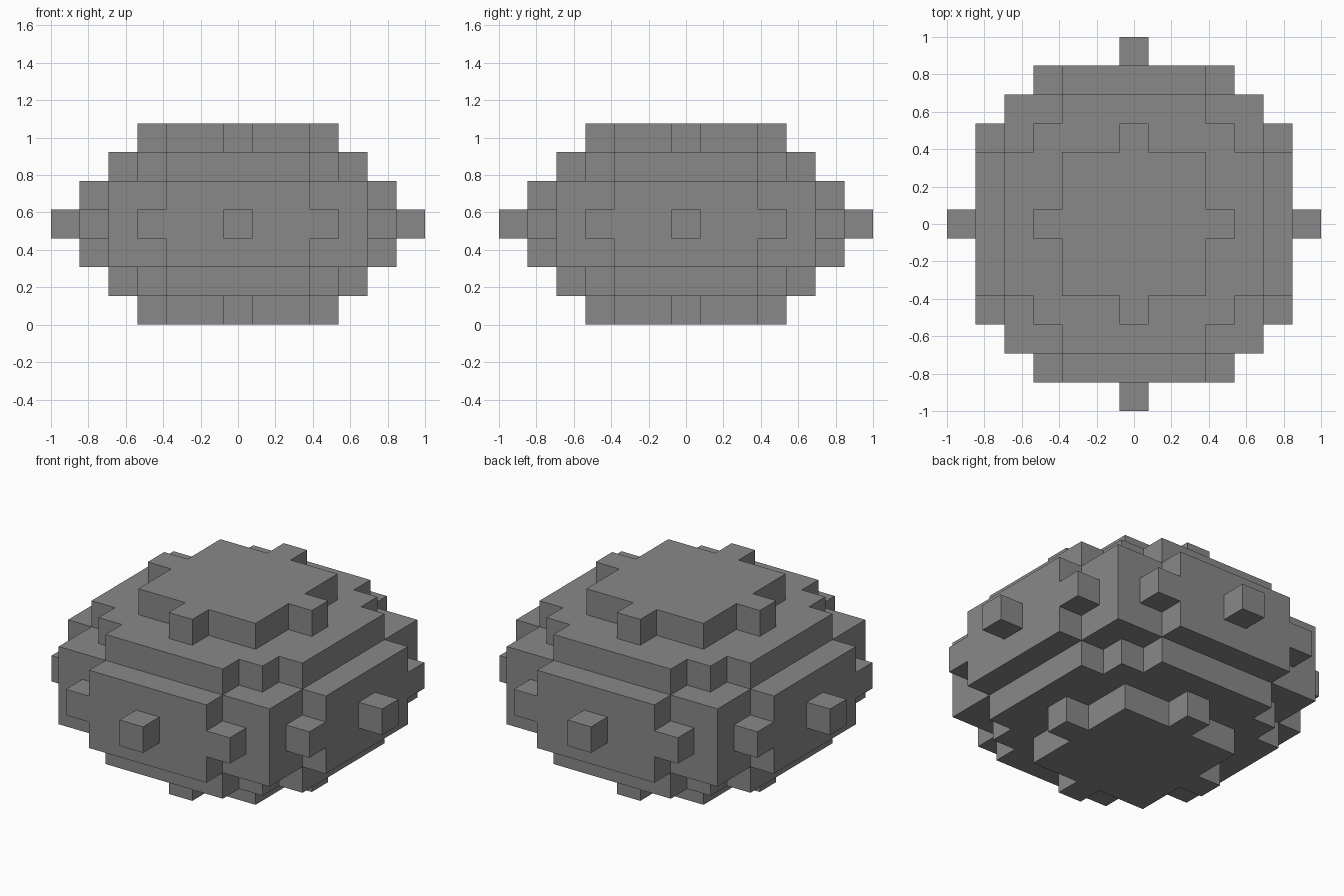
import bpy
import bmesh
from mathutils import Vector

if "Cube" in bpy.data.objects:
    bpy.data.objects.remove(bpy.data.objects["Cube"], do_unlink=True)

CELL = 2 / 13      # edge of one block
RADIUS = 6         # horizontal radius in blocks
HALF_HEIGHT = 3    # layers above and below the middle one
FLATTEN = 3        # weight of height in the squashed sphere rule

grey = bpy.data.materials.new("stone grey")
grey.use_nodes = True
grey.diffuse_color = (0.25, 0.25, 0.25, 1)
grey.node_tree.nodes["Principled BSDF"].inputs["Base Color"].default_value = grey.diffuse_color


def filled(x, y, z):
    """True where a block lies inside the flattened ball."""
    return x * x + y * y + FLATTEN * z * z <= RADIUS ** 2


def add_side(bm, centre, normal):
    """One square block side facing along normal."""
    u = Vector((normal.y, normal.z, normal.x))
    v = normal.cross(u)
    middle = centre + normal / 2
    corners = [middle + (a * u + b * v) / 2
               for a, b in ((-1, -1), (1, -1), (1, 1), (-1, 1))]
    lift = Vector((0, 0, HALF_HEIGHT + 0.5))
    bm.faces.new([bm.verts.new((c + lift) * CELL) for c in corners])


# Blocky ball: only the exposed sides of the blocks
bm = bmesh.new()
directions = [Vector(s * (i == axis) for i in range(3))
              for axis in range(3) for s in (-1, 1)]
span = range(-RADIUS, RADIUS + 1)
for z in range(-HALF_HEIGHT, HALF_HEIGHT + 1):
    for x in span:
        for y in span:
            if filled(x, y, z):
                centre = Vector((x, y, z))
                for d in directions:
                    if not filled(*(centre + d)):
                        add_side(bm, centre, d)
bmesh.ops.remove_doubles(bm, verts=bm.verts, dist=CELL / 100)

mesh = bpy.data.meshes.new("blocky_ball")
bm.to_mesh(mesh)
bm.free()
mesh.materials.append(grey)
ball = bpy.data.objects.new("blocky_ball", mesh)
bpy.context.collection.objects.link(ball)
